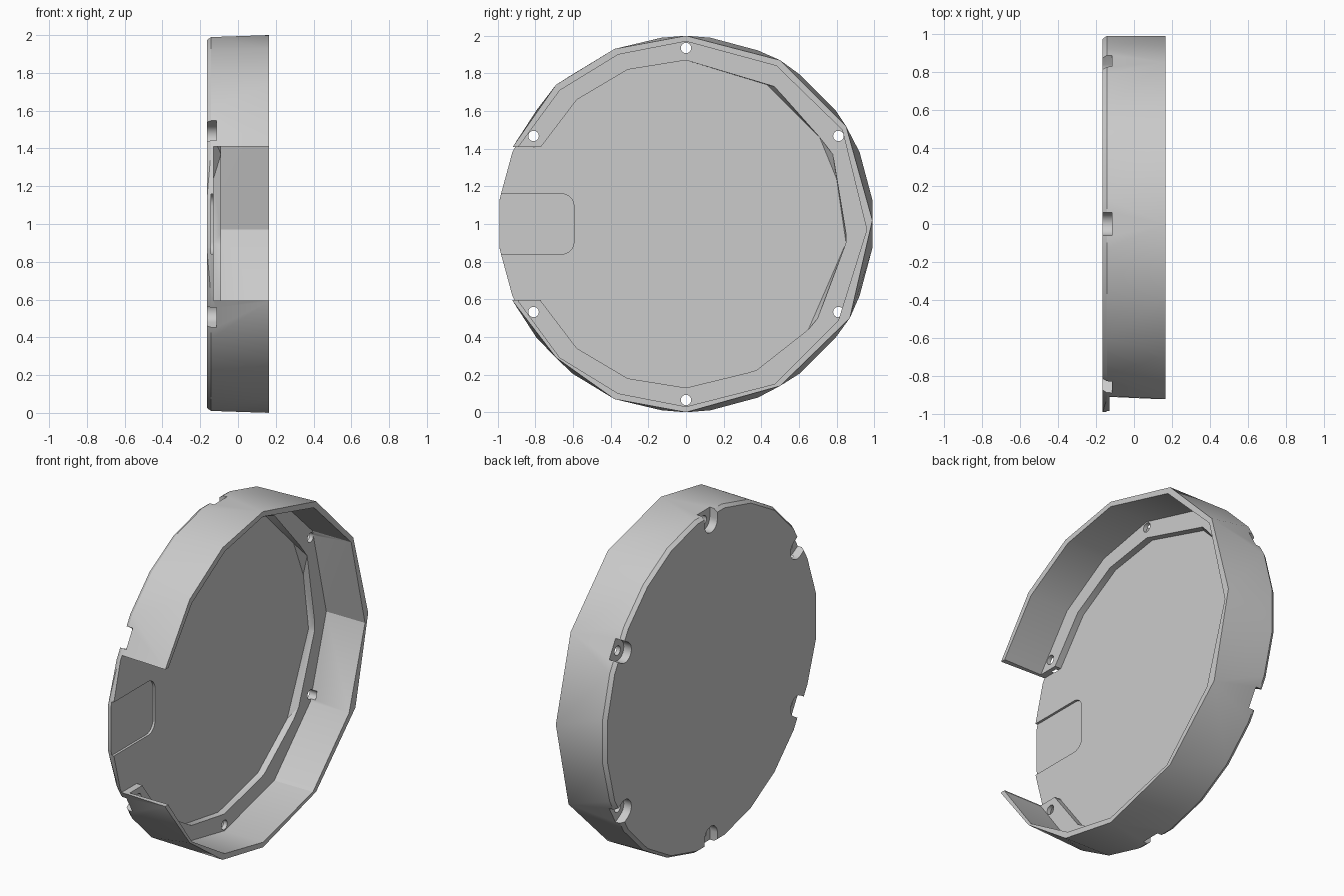
import bpy, bmesh
from math import sin, cos, radians, pi

cube = bpy.data.objects.get("Cube")
if cube:
    bpy.data.objects.remove(cube)

grey = bpy.data.materials.new("light_grey")
grey.use_nodes = True
colour = (0.6, 0.6, 0.6, 1)
grey.diffuse_color = colour
grey.node_tree.nodes["Principled BSDF"].inputs["Base Color"].default_value = colour


def ring(y, z, r, n, start=0.0):
    """Circle of points in the disc plane."""
    return [(y + r * cos(start + 2 * pi * i / n), z + r * sin(start + 2 * pi * i / n)) for i in range(n)]


def hull(name, layers):
    """Convex solid from (x, outline) layers; outlines are centred on the disc axis."""
    bm = bmesh.new()
    for x, outline in layers:
        for y, z in outline:
            bm.verts.new((x, y, z + 1))
    res = bmesh.ops.convex_hull(bm, input=bm.verts[:])
    junk = {v for v in res["geom_interior"] + res["geom_unused"] if isinstance(v, bmesh.types.BMVert)}
    bmesh.ops.delete(bm, geom=list(junk), context='VERTS')
    bmesh.ops.dissolve_limit(bm, angle_limit=radians(0.5), verts=bm.verts[:], edges=bm.edges[:])
    bmesh.ops.recalc_face_normals(bm, faces=bm.faces[:])
    mesh = bpy.data.meshes.new(name)
    bm.to_mesh(mesh)
    bm.free()
    mesh.materials.append(grey)
    obj = bpy.data.objects.new(name, mesh)
    bpy.context.collection.objects.link(obj)
    return obj


def cut(target, name, layers):
    """Subtract a convex solid from the target."""
    cutter = hull(name, layers)
    cutter.hide_render = True
    mod = target.modifiers.new(name, 'BOOLEAN')
    mod.operation, mod.solver, mod.object = 'DIFFERENCE', 'EXACT', cutter
    bpy.context.view_layer.objects.active = target
    bpy.ops.object.modifier_apply(modifier=name)
    bpy.data.objects.remove(cutter)


BACK, FLOOR, LEDGE, RIM = -0.165, -0.13, -0.09, 0.165

# Outer body: coarse rim outline lofted to a rounder, chamfered back
rim = [(-0.92, 0.41), (-0.69, 0.74), (-0.38, 0.93), (0, 1), (0.5, 0.87), (0.85, 0.52), (0.99, 0.02),
       (0.87, -0.5), (0.5, -0.86), (0, -1), (-0.38, -0.93), (-0.69, -0.71), (-0.92, -0.41), (-0.99, 0)]
housing = hull("round_housing", [
    (RIM, rim),
    (BACK + 0.022, ring(0, 0, 0.998, 24, radians(7.5))),
    (BACK, ring(0, 0, 0.982, 24, radians(7.5)) + [(-0.99, 0.13), (-0.99, -0.13)])])

# Wide cavity inside the wall
inner = [(-0.89, 0.41), (-0.67, 0.71), (-0.36, 0.9), (0, 0.97), (0.48, 0.84), (0.83, 0.5), (0.96, -0.03),
         (0.81, -0.51), (0.47, -0.85), (0, -0.97), (-0.36, -0.9), (-0.67, -0.71), (-0.89, -0.41)]
cut(housing, "wall_cavity", [(LEDGE, inner), (RIM + 0.1, inner)])

# Narrower cavity down to the floor, leaving the screw ledge
left_side = [(-0.77, 0.41), (-0.58, 0.66), (-0.31, 0.82), (0, 0.87)]
shared = left_side + [(y, -z) for y, z in left_side]
low = shared + [(0.43, 0.74), (0.71, 0.46), (0.8, 0.24), (0.85, -0.1), (0.65, -0.56), (0.37, -0.78)]
high = shared + [(0.47, 0.73), (0.71, 0.46), (0.78, 0.37), (0.85, -0.05), (0.8, -0.23), (0.7, -0.5), (0.42, -0.74)]
cut(housing, "floor_cavity", [(FLOOR, low), (LEDGE, high), (RIM + 0.1, high)])

# Opening in the front wall
gap = [(y, z) for y in (-1.2, -0.6) for z in (-0.405, 0.41)]
cut(housing, "front_opening", [(FLOOR, gap), (RIM + 0.1, gap)])

# Shallow rounded recess in the floor at the opening
recess = ring(-0.66, 0.095, 0.065, 24) + ring(-0.66, -0.095, 0.065, 24) + [(-1.1, 0.16), (-1.1, -0.16)]
cut(housing, "floor_recess", [(FLOOR - 0.014, recess), (FLOOR + 0.1, recess)])

# Six screw holes, each with a slot open to the side on the back
for i in range(6):
    a = radians(30 + 60 * i)
    y, z = 0.935 * cos(a), 0.935 * sin(a)
    hole = ring(y, z, 0.028, 16)
    slot = ring(y, z, 0.06, 24) + ring(1.3 * cos(a), 1.3 * sin(a), 0.06, 24)
    cut(housing, "screw_slot", [(BACK - 0.1, slot), (-0.115, slot)])
    cut(housing, "screw_hole", [(BACK - 0.1, hole), (LEDGE + 0.03, hole)])

# Smooth shading with sharp edges kept
bpy.ops.object.select_all(action='DESELECT')
housing.select_set(True)
bpy.context.view_layer.objects.active = housing
bpy.ops.object.shade_smooth_by_angle(angle=radians(30))
